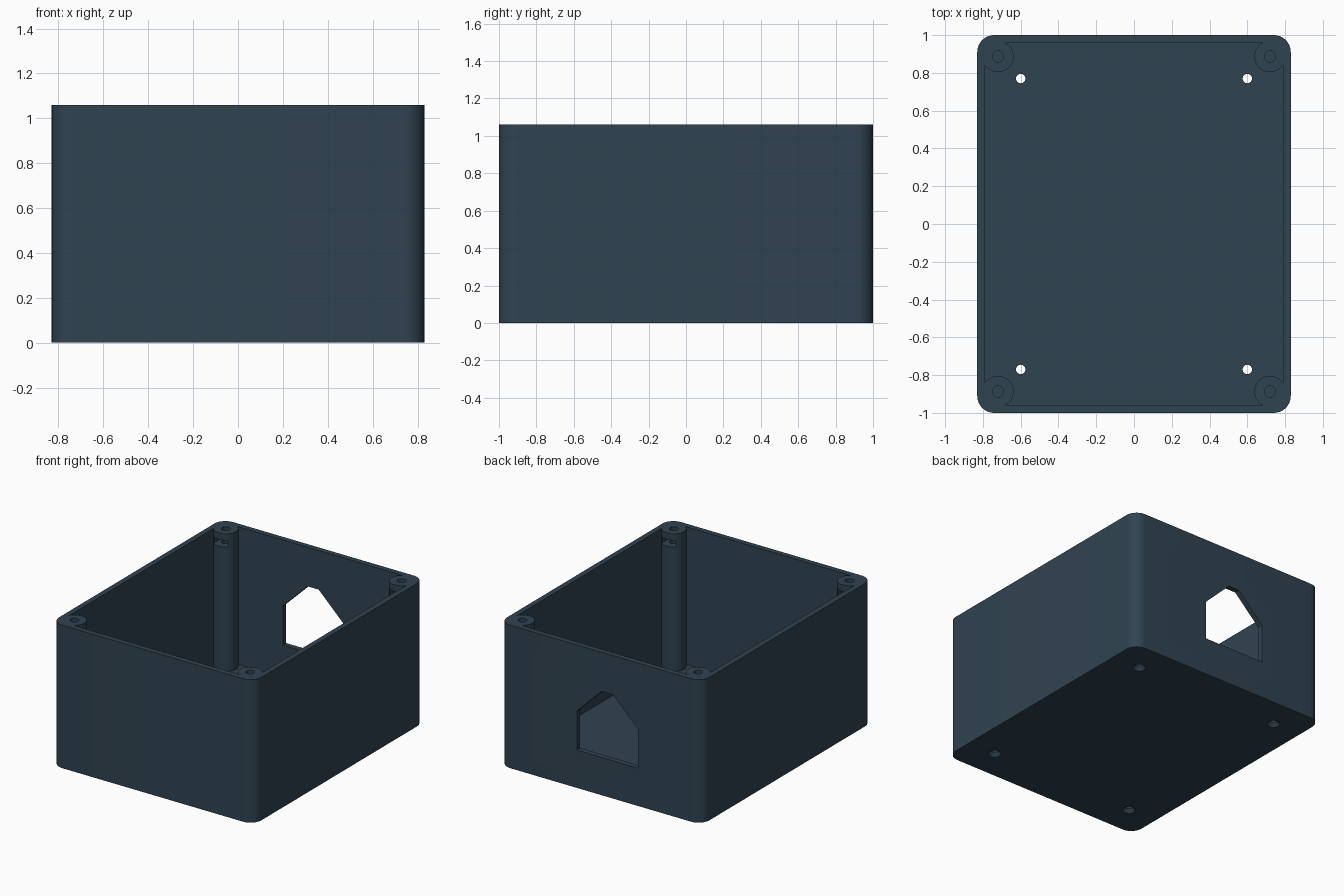
import bpy
import bmesh
import math

cube = bpy.data.objects.get("Cube")
if cube:
    bpy.data.objects.remove(cube, do_unlink=True)

HALF_X, HALF_Y, HEIGHT = 0.83, 1.0, 1.06
WALL, CORNER = 0.04, 0.09
POST_X, POST_Y, POST_R = 0.72, 0.887, 0.083
HOLE_X, HOLE_Y = 0.6, 0.77
SIGNS = [(sx, sy) for sx in (-1, 1) for sy in (-1, 1)]

shell_colour = (0.0296, 0.0561, 0.0823, 1)
mat = bpy.data.materials.new("dark slate blue")
mat.use_nodes = True
mat.diffuse_color = shell_colour
mat.node_tree.nodes["Principled BSDF"].inputs["Base Color"].default_value = shell_colour


def prism(name, outline, vec):
    """Extrude a closed outline of 3D points along vec."""
    bm = bmesh.new()
    face = bm.faces.new([bm.verts.new(p) for p in outline])
    ext = bmesh.ops.extrude_face_region(bm, geom=[face])
    moved = [v for v in ext["geom"] if isinstance(v, bmesh.types.BMVert)]
    bmesh.ops.translate(bm, verts=moved, vec=vec)
    bmesh.ops.recalc_face_normals(bm, faces=bm.faces)
    mesh = bpy.data.meshes.new(name)
    bm.to_mesh(mesh)
    bm.free()
    mesh.materials.append(mat)
    obj = bpy.data.objects.new(name, mesh)
    bpy.context.collection.objects.link(obj)
    return obj


def rounded_box(name, hx, hy, r, z0, z1, steps=10):
    pts = []
    for q, (sx, sy) in enumerate([(1, 1), (-1, 1), (-1, -1), (1, -1)]):
        for i in range(steps + 1):
            a = (q + i / steps) * math.pi / 2
            pts.append((sx * (hx - r) + r * math.cos(a), sy * (hy - r) + r * math.sin(a), z0))
    return prism(name, pts, (0, 0, z1 - z0))


def box(name, x0, x1, y0, y1, z0, z1):
    return prism(name, [(x0, y0, z0), (x1, y0, z0), (x1, y1, z0), (x0, y1, z0)], (0, 0, z1 - z0))


def cone(name, x, y, r0, r1, z0, z1, sides=40):
    bpy.ops.mesh.primitive_cone_add(vertices=sides, radius1=r0, radius2=r1, depth=z1 - z0,
                                    location=(x, y, (z0 + z1) / 2))
    obj = bpy.context.object
    obj.name = name
    obj.data.materials.append(mat)
    return obj


def cut(target, cutter):
    """Subtract the cutter, apply, and discard it."""
    cutter.hide_render = True
    mod = target.modifiers.new("cut", "BOOLEAN")
    mod.operation, mod.solver, mod.object = "DIFFERENCE", "EXACT", cutter
    bpy.context.view_layer.objects.active = target
    bpy.ops.object.modifier_apply(modifier=mod.name)
    bpy.data.objects.remove(cutter, do_unlink=True)


# Outer shell, and the cavity that leaves the corner screw posts standing
shell = rounded_box("enclosure_shell", HALF_X, HALF_Y, CORNER, 0, HEIGHT)
cavity = rounded_box("cavity", HALF_X - WALL, HALF_Y - WALL, CORNER - WALL, WALL, HEIGHT + 0.1)
for sx, sy in SIGNS:
    cut(cavity, cone("post", sx * POST_X, sy * POST_Y, POST_R, POST_R, -0.1, HEIGHT + 0.2, 48))
cut(shell, cavity)

for sx, sy in SIGNS:
    # Screw hole down each post, with a nut slot opening towards the middle
    x, y = sx * POST_X, sy * POST_Y
    cut(shell, cone("screw_hole", x, y, 0.03, 0.03, 0.65, HEIGHT + 0.1, 24))
    inner, outer = sorted((sy * (POST_Y - 0.15), sy * (POST_Y + 0.055)))
    cut(shell, box("nut_slot", x - 0.057, x + 0.057, inner, outer, 0.963, 1.012))
    # Countersunk mounting hole in the floor
    x, y = sx * HOLE_X, sy * HOLE_Y
    cut(shell, cone("mount_hole", x, y, 0.025, 0.025, -0.1, 0.2, 24))
    cut(shell, cone("countersink", x, y, 0.054, 0.022, -0.01, 0.03, 24))

# Gabled opening through the back wall
MID, BOTTOM, SHOULDER, TOP = -0.055, 0.28, 0.57, 0.77
half = [(0.25, BOTTOM), (0.25, SHOULDER), (0.045, TOP)]
outline = [(MID + dx, 0.9, z) for dx, z in half] + [(MID - dx, 0.9, z) for dx, z in reversed(half)]
cut(shell, prism("back_opening", outline, (0, 0.2, 0)))

# Smooth rounded walls, crisp edges
bpy.ops.object.select_all(action="DESELECT")
shell.select_set(True)
bpy.context.view_layer.objects.active = shell
bpy.ops.object.shade_smooth_by_angle(angle=math.radians(30))
